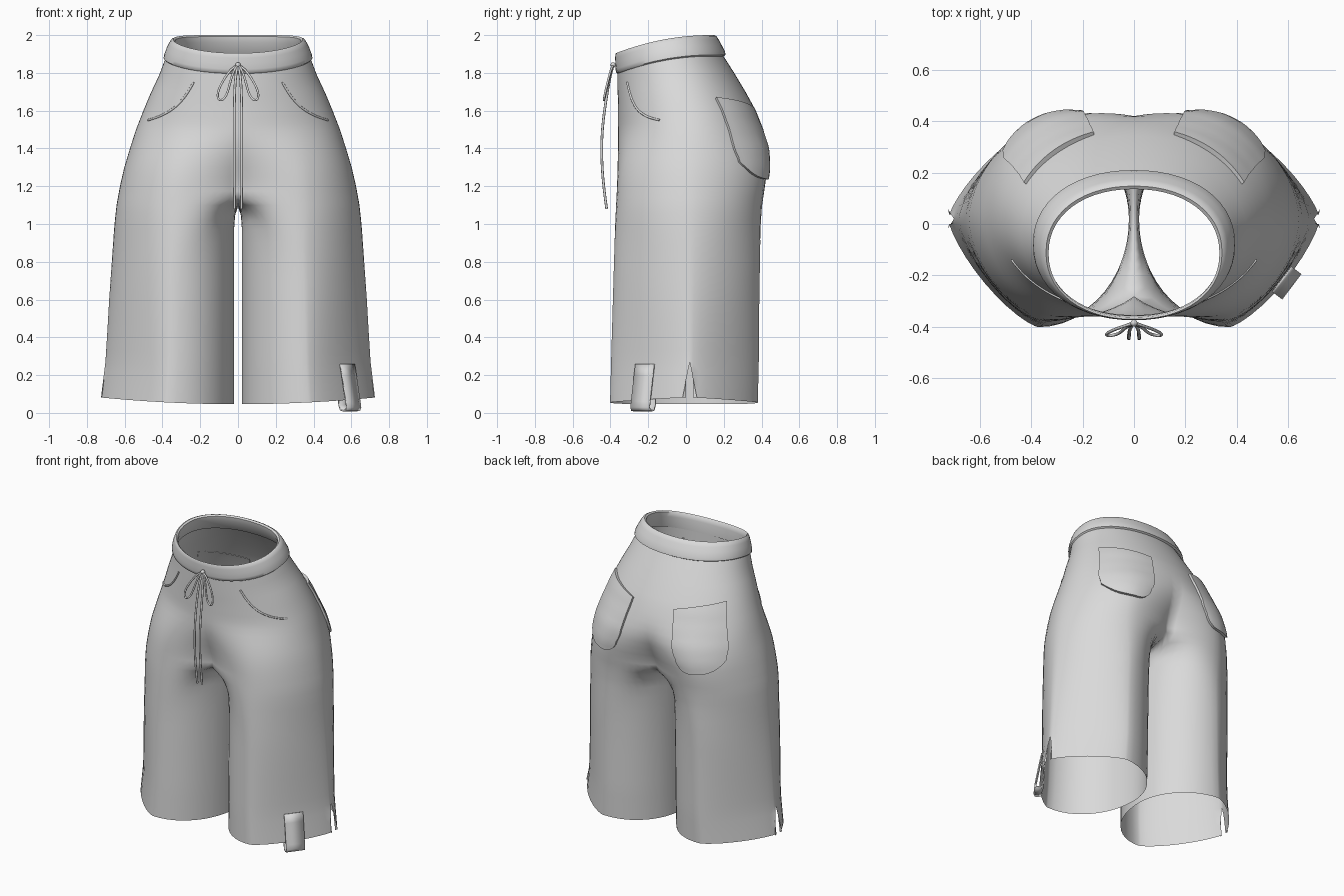
import bpy, bmesh, math
from mathutils import Vector
from mathutils.bvhtree import BVHTree

if "Cube" in bpy.data.objects:
    bpy.data.objects.remove(bpy.data.objects["Cube"])

cloth = bpy.data.materials.new("light_grey_cloth")
cloth.diffuse_color = (0.7, 0.7, 0.7, 1)
cloth.use_nodes = True
cloth.node_tree.nodes["Principled BSDF"].inputs["Base Color"].default_value = cloth.diffuse_color


def finish(name, bm, mirror=False, thick=0, angle=50):
    me = bpy.data.meshes.new(name)
    bm.to_mesh(me)
    bm.free()
    me.materials.append(cloth)
    for p in me.polygons:
        p.use_smooth = True
    me.set_sharp_from_angle(angle=math.radians(angle))
    ob = bpy.data.objects.new(name, me)
    bpy.context.collection.objects.link(ob)
    if mirror:
        m = ob.modifiers.new("mirror", 'MIRROR')
        m.merge_threshold = 0.0005
    if thick:
        s = ob.modifiers.new("thickness", 'SOLIDIFY')
        s.thickness, s.offset = thick, 0
    return ob


def cord(name, pts, radius):
    cu = bpy.data.curves.new(name, 'CURVE')
    cu.dimensions = '3D'
    cu.bevel_depth, cu.bevel_resolution, cu.resolution_u = radius, 2, 6
    cu.use_fill_caps = True
    sp = cu.splines.new('NURBS')
    sp.points.add(len(pts) - 1)
    for p, co in zip(sp.points, pts):
        p.co = (*co, 1)
    sp.order_u, sp.use_endpoint_u = 4, True
    cu.materials.append(cloth)
    ob = bpy.data.objects.new(name, cu)
    bpy.context.collection.objects.link(ob)


def power(v, e):
    return math.copysign(abs(v) ** e, v)


def lerp(a, b, t):
    return a + (b - a) * t


def smooth(t):
    t = max(0, min(1, t))
    return t * t * (3 - 2 * t)


def dip(y):
    # the waist drops towards the front
    return 0.095 * (max(0, 0.13 - y) / 0.5) ** 2


# Outline by height: z, half width, front y, back y
OUTLINE = [(1.91, .378, -.362, .185), (1.80, .418, -.362, .255), (1.7, .462, -.36, .315),
           (1.6, .502, -.36, .37), (1.5, .54, -.36, .41), (1.4, .572, -.36, .432),
           (1.3, .602, -.362, .432), (1.2, .625, -.365, .418), (1.1, .643, -.37, .403),
           (1.0, .654, -.375, .395), (.6, .682, -.387, .388), (.25, .702, -.397, .385),
           (.05, .725, -.402, .38)]


def outline(z):
    for a, b in zip(OUTLINE, OUTLINE[1:]):
        if z >= b[0]:
            t = (a[0] - z) / (a[0] - b[0])
            return [lerp(a[i], b[i], t) for i in (1, 2, 3)]
    return OUTLINE[-1][1:]


M, K, CROTCH, MID = 40, 14, 1.14, .02
ROWS = [1.91, 1.88, 1.84, 1.8, 1.75, 1.7, 1.65, 1.6, 1.55, 1.5, 1.45, 1.4, 1.35, 1.3, 1.25,
        1.21, 1.175, CROTCH, 1.1, 1.06, 1.02, .97, .9, .8, .7, .6, .5, .4, .32, .25, .2, .15, .1, .05]


def leg_point(z, th):
    w, yf, yb = outline(z)
    a, cx = (w - .02) / 2, (w + .02) / 2
    s, c = math.sin(th), math.cos(th)
    n = 2 if s < 0 else lerp(1.65, 1.33, smooth((1.2 - z) / 1.1))
    r = MID - yf if c > 0 else yb - MID
    return Vector((cx + a * power(s, 2 / n), MID - r * power(c, 2 / n), z))


def outer_point(z, i):
    u = i / M
    w, yf, yb = outline(z)
    t = math.pi * u
    yc = lerp((yf + yb) / 2, MID, smooth((1.7 - z) / .5))
    c = math.cos(t)
    r = yc - yf if c > 0 else yb - yc
    hip = Vector((w * abs(math.sin(t)) ** (2 / 2.05), yc - r * power(c, 2 / 2.05), z))
    leg = leg_point(z, math.radians(lerp(-60, 240, u)))
    reach = lerp(.1, .45, math.sin(t))
    s = .55 * smooth((1.55 - z) / (1.55 - CROTCH)) if z >= CROTCH else \
        lerp(.55, 1, smooth((CROTCH - z) / reach))
    p = hip.lerp(leg, s)
    if z >= CROTCH:          # keep the centre seam on the mirror plane
        x0 = s * leg_point(z, math.radians(-60)).x
        p.x = max(0, p.x - x0 * smooth(1 - min(i, M - i) / 7))
        if i in (0, M):
            p.x = 0
    return p


def outer_row(z):
    # blended row, stretched so that its depth and width follow the outline
    w, yf, yb = outline(z)
    pts = [outer_point(z, i) for i in range(M + 1)]
    lo, hi = min(p.y for p in pts), max(p.y for p in pts)
    for p in pts:
        k = (yf - MID) / (lo - MID) if p.y < MID else (yb - MID) / (hi - MID)
        p.y = MID + (p.y - MID) * k
        p.z -= dip(p.y) * smooth((z - 1.4) / .45)
    return pts


def hem(p):
    # the hem rises towards the outside of the leg
    k = smooth((.5 - p.z) / .45)
    p.z += k * (.035 * (max(p.x, 0) / .72) ** 2 - .004)
    return p


# Trousers body: one half, with a hip arc and a full loop below the crotch
bm = bmesh.new()
prev = None
SIDE = M // 2
for z in ROWS:
    pts = outer_row(z)
    split = None
    if z <= .25:             # side slit opens below this height
        gap = .038 * (.25 - z) / .2
        split = pts[SIDE] + Vector((0, gap, 0))
        pts[SIDE].y -= gap
    row = [bm.verts.new(hem(p)) for p in pts]
    twin = bm.verts.new(hem(split)) if split and z < .25 else row[SIDE]
    inner = []
    if z <= CROTCH:
        for k in range(1, K):
            u = k / K
            if z == CROTCH:
                q = pts[M].lerp(pts[0], u)
                q = Vector((0, q.y, z - .05 * math.sin(math.pi * u) ** .7))
            else:
                q = leg_point(z, math.radians(lerp(240, 300, u)))
                f = smooth((CROTCH - z) / .12)
                q.x *= lerp(.6, 1, f)
                q.y = lerp(lerp(pts[M].y, pts[0].y, u), q.y, f)
                q.z -= .05 * math.sin(math.pi * u) ** .7 * (1 - smooth((CROTCH - z) / .4))
            inner.append(bm.verts.new(hem(q)))
    left, right = row[:SIDE + 1], [twin] + row[SIDE + 1:]
    loops = [left, right + inner + ([row[0]] if inner else [])]
    if prev:
        for a, b in zip(prev, loops):
            for j in range(min(len(a), len(b)) - 1):
                bm.faces.new((a[j], b[j], b[j + 1], a[j + 1]))
    prev = loops
bm.normal_update()
bmesh.ops.recalc_face_normals(bm, faces=bm.faces)
bm.normal_update()
if max(bm.faces, key=lambda f: f.calc_center_median().x).normal.x < 0:
    bmesh.ops.reverse_faces(bm, faces=bm.faces)
    bm.normal_update()
tree = BVHTree.FromBMesh(bm)
finish("trousers_body", bm, mirror=True, angle=70)


def on_body(x, z, side, lift):
    # drop a point on the cloth from the front (-1) or back (1)
    hit, nor, _, _ = tree.ray_cast(Vector((x, side * 2, z)), Vector((0, -side, 0)))
    if not hit:
        return Vector((x, side * .2, z))
    return hit + nor * (lift if nor.y * side > 0 else -lift)


# Waistband: padded band folded over the rim
BAND = [(.386, -.362, .198, -.112), (.394, -.369, .21, -.105), (.391, -.373, .206, -.085),
        (.38, -.374, .19, -.055), (.366, -.375, .174, -.025), (.355, -.374, .161, -.006),
        (.343, -.371, .148, 0), (.333, -.364, .136, -.008), (.336, -.358, .14, -.04),
        (.36, -.355, .175, -.10), (.368, -.355, .185, -.115)]
bm = bmesh.new()
N, prev = 56, None
for w, yf, yb, dz in BAND:
    ring = []
    for i in range(N):
        t = 2 * math.pi * i / N
        y = (yf + yb) / 2 - (yb - yf) / 2 * power(math.cos(t), .93)
        ring.append(bm.verts.new((w * power(math.sin(t), .93), y, 2 - dip(y) + dz)))
    if prev:
        for i in range(N):
            j = (i + 1) % N
            bm.faces.new((prev[i], prev[j], ring[j], ring[i]))
    prev = ring
bmesh.ops.recalc_face_normals(bm, faces=bm.faces)
finish("waistband", bm)

# Back pockets: padded patches with rounded bottom corners
bm = bmesh.new()
G = 14
grid = []
for r in range(G + 1):
    v = r / G
    row = []
    for c in range(G + 1):
        u = c / G
        bottom = .07 * abs(2 * u - 1) ** 3
        x = lerp(lerp(.155, .42, u), lerp(.215, .52, u), v)
        z = lerp(lerp(1.61, 1.665, u), lerp(1.225, 1.255, u) + bottom, v)
        x = lerp(x, .37, .12 * smooth((v - .75) / .25) * abs(2 * u - 1))
        row.append(bm.verts.new(on_body(x, z, 1, .014 + .006 * math.sin(math.pi * u))))
    grid.append(row)
for r in range(G):
    for c in range(G):
        bm.faces.new((grid[r][c], grid[r][c + 1], grid[r + 1][c + 1], grid[r + 1][c]))
rim = [e for e in bm.edges if e.is_boundary]
new = bmesh.ops.extrude_edge_only(bm, edges=rim)["geom"]
for v in new:
    if isinstance(v, bmesh.types.BMVert):
        hit, nor, _, _ = tree.find_nearest(v.co)
        v.co = hit + (hit - v.co).normalized() * .003
bmesh.ops.recalc_face_normals(bm, faces=bm.faces)
finish("back_pocket", bm, mirror=True)

# Front pocket openings: curved lips
LIP = [(.235, 1.75), (.262, 1.70), (.295, 1.655), (.34, 1.61), (.39, 1.58), (.435, 1.56), (.475, 1.55)]
for s, side in ((1, "right"), (-1, "left")):
    pts = [on_body(x, z, -1, .001) for x, z in LIP]
    cord("front_pocket_lip_" + side, [(s * p.x, p.y, p.z) for p in pts], .006)

    # Drawstring: bow loop and hanging end on each side
    cord("bow_loop_" + side, [(s * x, y, z) for x, y, z in (
        (0, -.385, 1.84), (.03, -.395, 1.83), (.075, -.41, 1.77), (.115, -.43, 1.69),
        (.10, -.437, 1.645), (.06, -.43, 1.67), (.04, -.41, 1.76), (.02, -.395, 1.82),
        (0, -.388, 1.845))], .006)
    cord("drawstring_end_" + side, [(s * x, y, z) for x, y, z in (
        (0, -.385, 1.84), (.014, -.40, 1.8), (.02, -.425, 1.65), (.02, -.445, 1.5),
        (.02, -.448, 1.36), (.02, -.44, 1.22), (.018, -.42, 1.08))], .007)

# Drawstring knot
bm = bmesh.new()
bmesh.ops.create_uvsphere(bm, u_segments=12, v_segments=8, radius=.014)
bmesh.ops.translate(bm, verts=bm.verts, vec=(0, -.386, 1.842))
finish("drawstring_knot", bm)

# Hem tab: folded strap looped under the hem of one leg
out = Vector((.8, -.6, 0))
along = Vector((.6, .8, 0))
mid = Vector((.585, -.222, .15))
hit = tree.ray_cast(mid + out, -out)[0] or mid
TAB = [(.006, .258), (.012, .2), (.018, .13), (.024, .06), (.026, .03), (.018, .014), (0, .012),
       (-.016, .016), (-.024, .04), (-.022, .1), (-.018, .18), (-.014, .25)]
bm = bmesh.new()
prev = None
for d, z in TAB:
    c = hit + out * (d + (.15 - z) * .1)
    c.z = z
    pair = [bm.verts.new(c + along * s * .062) for s in (-1, 1)]
    if prev:
        bm.faces.new((prev[0], prev[1], pair[1], pair[0]))
    prev = pair
finish("hem_tab", bm, thick=.008)
